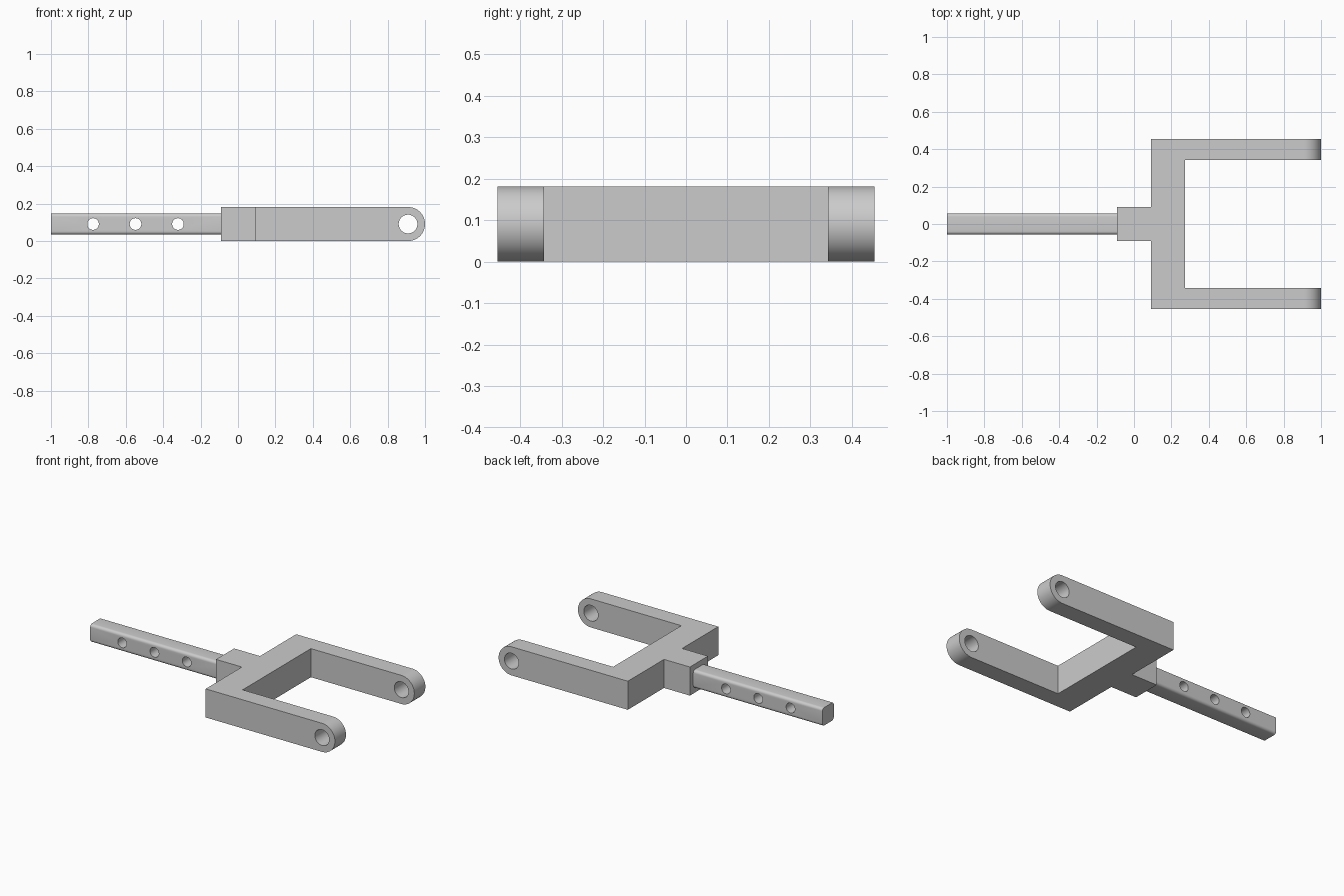
import bpy
import bmesh
import math
from mathutils import Matrix, Vector

cube = bpy.data.objects.get("Cube")
if cube:
    bpy.data.objects.remove(cube, do_unlink=True)

U = 1 / 11            # collar half width, also the radius of the arm ends
MID = U               # height of the centre line

steel = bpy.data.materials.new("light grey metal")
steel.use_nodes = True
GREY = (0.6, 0.6, 0.6, 1)
steel.diffuse_color = GREY
steel.node_tree.nodes["Principled BSDF"].inputs["Base Color"].default_value = GREY


def add_object(name, bm):
    bmesh.ops.recalc_face_normals(bm, faces=bm.faces)
    mesh = bpy.data.meshes.new(name)
    bm.to_mesh(mesh)
    bm.free()
    mesh.materials.append(steel)
    obj = bpy.data.objects.new(name, mesh)
    bpy.context.collection.objects.link(obj)
    return obj


def box(name, low, high, round_x=0):
    """Box between two corners, with optional rounding of the edges along x."""
    low, high = Vector(low), Vector(high)
    bm = bmesh.new()
    bmesh.ops.create_cube(bm, size=1)
    bmesh.ops.scale(bm, vec=high - low, verts=bm.verts)
    bmesh.ops.translate(bm, vec=(low + high) / 2, verts=bm.verts)
    if round_x:
        long_edges = [e for e in bm.edges
                      if abs(e.verts[0].co.x - e.verts[1].co.x) > 0.01]
        bmesh.ops.bevel(bm, geom=long_edges, offset=round_x, segments=6,
                        profile=0.5, affect='EDGES')
    return add_object(name, bm)


def drill(name, x, radius):
    """Cylinder along y through the centre line."""
    bm = bmesh.new()
    place = Matrix.Translation((x, 0, MID)) @ Matrix.Rotation(math.pi / 2, 4, 'X')
    bmesh.ops.create_cone(bm, cap_ends=True, segments=48, radius1=radius,
                          radius2=radius, depth=1.2, matrix=place)
    return add_object(name, bm)


def combine(target, tool, operation):
    """Apply a boolean and discard the tool object."""
    mod = target.modifiers.new(operation.lower(), 'BOOLEAN')
    mod.operation = operation
    mod.solver = 'EXACT'
    mod.object = tool
    bpy.context.view_layer.objects.active = target
    bpy.ops.object.modifier_apply(modifier=mod.name)
    bpy.data.objects.remove(tool, do_unlink=True)


def smooth(obj):
    bpy.ops.object.select_all(action='DESELECT')
    obj.select_set(True)
    bpy.context.view_layer.objects.active = obj
    bpy.ops.object.shade_smooth_by_angle(angle=math.radians(30))


# Fork: a round-ended side profile swept across the full width
half_width = 5 * U
steps = 32
profile = [(U, 2 * MID), (U, 0)]
for i in range(steps + 1):
    a = -math.pi / 2 + math.pi * i / steps
    profile.append((1 - U + U * math.cos(a), MID + U * math.sin(a)))
bm = bmesh.new()
side = bm.faces.new([bm.verts.new((x, -half_width, z)) for x, z in profile])
swept = bmesh.ops.extrude_face_region(bm, geom=[side])["geom"]
bmesh.ops.translate(bm, vec=(0, 2 * half_width, 0),
                    verts=[g for g in swept if isinstance(g, bmesh.types.BMVert)])
fork = add_object("fork", bm)

# Gap between the arms, then the pin holes in both arm ends
combine(fork, box("gap", (3 * U, -0.343, -0.1), (1.2, 0.343, 0.4)), 'DIFFERENCE')
combine(fork, drill("pin_hole", 1 - U, 0.05), 'DIFFERENCE')

# Square collar behind the crossbar
combine(fork, box("collar", (-U, -U, 0), (U, U, 2 * MID)), 'UNION')
smooth(fork)

# Shank with rounded long edges and three cross holes
h = 0.057
shank = box("shank", (-1, -h, MID - h), (-U, h, MID + h), round_x=0.018)
for i in range(3):
    combine(shank, drill("cross_hole", -0.775 + i * 0.227, 0.031), 'DIFFERENCE')
smooth(shank)
